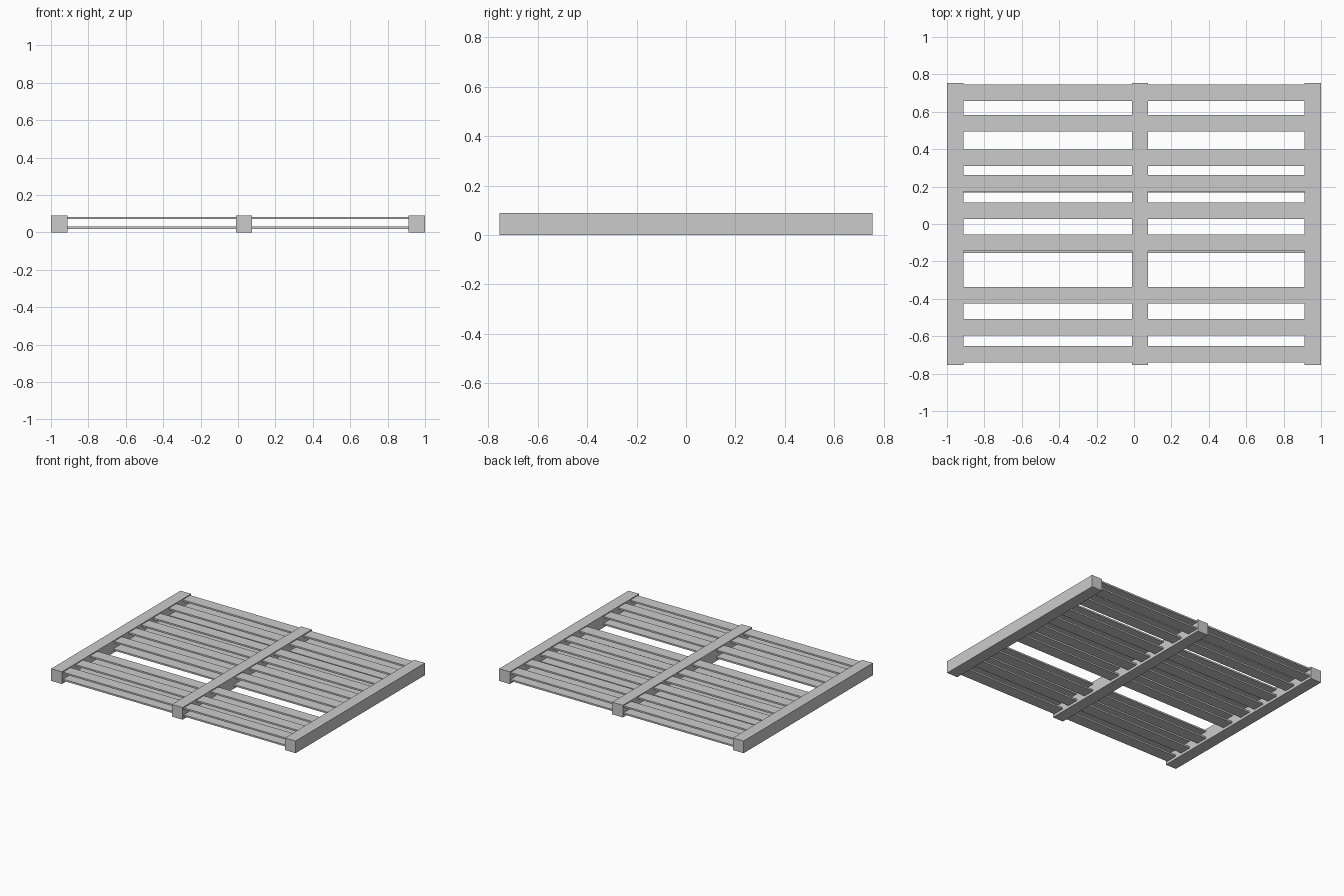
import bpy

if "Cube" in bpy.data.objects:
    bpy.data.objects.remove(bpy.data.objects["Cube"])

def box(name, x0, x1, y0, y1, z0, z1):
    bpy.ops.mesh.primitive_cube_add(size=1, location=((x0+x1)/2, (y0+y1)/2, (z0+z1)/2))
    o = bpy.context.object
    o.name = name
    o.scale = (x1-x0, y1-y0, z1-z0)
    bpy.ops.object.transform_apply(location=False, rotation=False, scale=True)
    return o

# Three square beams running front to back
for name, x0, x1 in (("left_beam", -1, -0.912), ("middle_beam", -0.012, 0.075), ("right_beam", 0.912, 1)):
    box(name, x0, x1, -0.755, 0.755, 0, 0.09)

# Two layers of thin cross slats, slightly out of line with each other
W = 0.088
top = [0.702, 0.538, 0.353, 0.217, 0.07, -0.1, -0.382, -0.551, -0.697]
bottom = [0.702, 0.538, 0.353, 0.212, 0.07, -0.11, -0.382, -0.551, -0.697]
for layer, ys, z0, z1 in (("top_slat", top, 0.071, 0.083), ("bottom_slat", bottom, 0.019, 0.031)):
    for i, y in enumerate(ys):
        box(f"{layer}_{i+1}", -0.96, 0.96, y-W/2, y+W/2, z0, z1)
